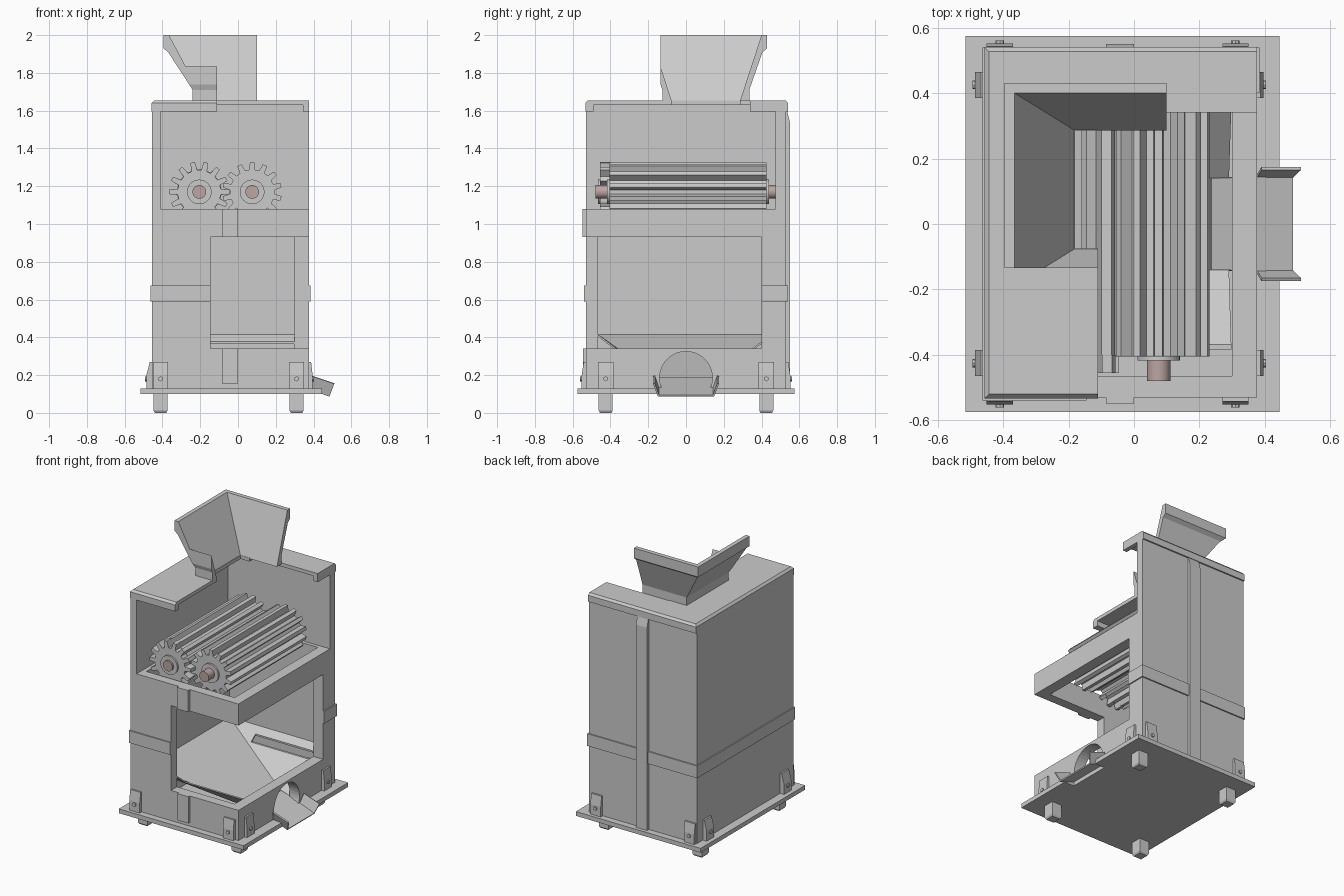
import bpy, bmesh, math

if "Cube" in bpy.data.objects:
    bpy.data.objects.remove(bpy.data.objects["Cube"])

shaft_mat = bpy.data.materials.new("shaft_metal")
shaft_mat.diffuse_color = (0.50, 0.38, 0.36, 1)
shaft_mat.use_nodes = True
shaft_mat.node_tree.nodes["Principled BSDF"].inputs["Base Color"].default_value = shaft_mat.diffuse_color


def mesh_obj(name, verts, faces):
    me = bpy.data.meshes.new(name)
    bm = bmesh.new()
    vs = [bm.verts.new(v) for v in verts]
    for f in faces:
        bm.faces.new([vs[i] for i in f])
    bmesh.ops.recalc_face_normals(bm, faces=bm.faces[:])
    bm.to_mesh(me)
    bm.free()
    ob = bpy.data.objects.new(name, me)
    bpy.context.collection.objects.link(ob)
    return ob


def loft(name, rings, closed=False):
    """Stack of rectangles (x0, x1, y0, y1, z); closed joins last ring to first."""
    verts, n = [], len(rings)
    for x0, x1, y0, y1, z in rings:
        verts += [(x0, y0, z), (x1, y0, z), (x1, y1, z), (x0, y1, z)]
    faces = []
    for r in range(n if closed else n - 1):
        a, b = r * 4, (r + 1) % n * 4
        faces += [(a + i, a + (i + 1) % 4, b + (i + 1) % 4, b + i) for i in range(4)]
    if not closed:
        faces += [(0, 1, 2, 3), tuple(range(n * 4 - 4, n * 4))]
    return mesh_obj(name, verts, faces)


def box(name, x0, x1, y0, y1, z0, z1):
    return loft(name, [(x0, x1, y0, y1, z0), (x0, x1, y0, y1, z1)])


def prism(name, pts, axis, a, b):
    """Extrude a profile: (x, z) points along y, or (y, z) points along x."""
    put = (lambda p, t: (p[0], t, p[1])) if axis == 'y' else (lambda p, t: (t, p[0], p[1]))
    n = len(pts)
    verts = [put(p, a) for p in pts] + [put(p, b) for p in pts]
    faces = [tuple(range(n)), tuple(range(n, 2 * n))]
    faces += [(i, (i + 1) % n, n + (i + 1) % n, n + i) for i in range(n)]
    return mesh_obj(name, verts, faces)


def circle(u, v, r, n):
    return [(u + r * math.cos(2 * math.pi * i / n), v + r * math.sin(2 * math.pi * i / n)) for i in range(n)]


def apply_mod(ob, kind, **props):
    m = ob.modifiers.new(kind, kind)
    for k, v in props.items():
        setattr(m, k, v)
    bpy.context.view_layer.objects.active = ob
    bpy.ops.object.modifier_apply(modifier=m.name)


def cut(ob, cutters):
    for c in cutters:
        apply_mod(ob, 'BOOLEAN', operation='DIFFERENCE', object=c, solver='EXACT')


def discard(cutters):
    for c in cutters:
        bpy.data.objects.remove(c)


def smooth(ob):
    bpy.ops.object.select_all(action='DESELECT')
    ob.select_set(True)
    bpy.context.view_layer.objects.active = ob
    bpy.ops.object.shade_smooth_by_angle(angle=math.radians(30))


# Cabinet with the front right corner cut away
window = box("cut_window", -0.145, 0.6, -0.7, 0.40, 0.34, 0.93)
cuts = [box("cut_top", -0.41, 0.6, -0.7, 0.475, 1.08, 1.8),
        box("cut_inside", -0.38, 0.30, -0.465, 0.45, 0.05, 1.2),
        window,
        prism("cut_outlet", circle(0, 0.185, 0.14, 40), 'x', 0.2, 0.5)]
cabinet = box("cabinet", -0.455, 0.375, -0.53, 0.53, 0.13, 1.6)
cut(cabinet, cuts)

# Collecting slopes: four plates running down to the outlet
top = [(-0.38, -0.465, 0.41), (0.30, -0.465, 0.41), (0.30, 0.45, 0.41), (-0.38, 0.45, 0.41)]
low = [(0.235, -0.14, 0.175), (0.29, -0.14, 0.155), (0.29, 0.14, 0.155), (0.235, 0.14, 0.175)]
slopes = mesh_obj("collecting_slopes", top + low, [(0, 1, 5, 4), (2, 3, 7, 6), (3, 0, 4, 7)])
apply_mod(slopes, 'SOLIDIFY', thickness=0.01, offset=0)
cut(slopes, [window])
discard(cuts)

# Roof cover: hollow lid with skirt, cut to an L, with feed hole
roof = loft("roof_cover", [(-0.457, 0.375, -0.533, 0.54, 1.595), (-0.457, 0.375, -0.533, 0.54, 1.64),
                           (-0.443, 0.375, -0.52, 0.527, 1.655)])
cuts = [box("cut_lid", -0.41, 0.345, -0.49, 0.475, 1.5, 1.63),
        box("cut_corner", -0.11, 0.6, -0.7, 0.34, 1.5, 1.8),
        box("cut_feed", -0.18, 0.18, -0.075, 0.285, 1.5, 1.8)]
cut(roof, cuts)
discard(cuts)


# Feed funnel, sectioned so the left and back walls remain
def ring(hx, hy, z):
    return (-hx, hx, 0.105 - hy, 0.105 + hy, z)


funnel = loft("feed_funnel", [ring(0.24, 0.23, 1.65), ring(0.24, 0.23, 1.71), ring(0.37, 0.30, 1.91),
                              ring(0.395, 0.325, 1.93), ring(0.395, 0.325, 2.0),
                              ring(0.365, 0.295, 2.0), ring(0.18, 0.18, 1.65)], closed=True)
cuts = [box("cut_right", 0.10, 0.9, -0.9, 0.9, 1.5, 2.2),
        box("cut_front", -0.9, 0.9, -0.9, -0.135, 1.5, 2.2),
        box("cut_quarter", -0.11, 0.9, -0.9, 0.2, 1.5, 2.2)]
cut(funnel, cuts)
discard(cuts)


# Crushing rollers: fluted bodies, hubs, shafts and the drive gear
def gear_profile(cx, cz, root, tip, n, phase):
    pts = []
    pitch = 2 * math.pi / n
    for i in range(n):
        for da, r in ((-0.30, root), (-0.17, tip), (0.17, tip), (0.30, root)):
            a = (i + da + phase) * pitch
            pts.append((cx + r * math.cos(a), cz + r * math.sin(a)))
    return pts


for side, cx, ph, front in (("left", -0.205, 0.0, -0.40), ("right", 0.075, 0.5, -0.405)):
    prism(side + "_roller", gear_profile(cx, 1.17, 0.118, 0.157, 14, ph), 'y', front, 0.425)
    hub_y = front
    if side == "left":
        prism("left_drive_gear", gear_profile(cx, 1.17, 0.115, 0.16, 14, ph), 'y', -0.455, front)
        hub_y = -0.455
    smooth(prism(side + "_roller_hub", circle(cx, 1.17, 0.065, 32), 'y', hub_y - 0.012, 0.44))
    shaft = prism(side + "_roller_shaft", circle(cx, 1.17, 0.036, 32), 'y', -0.48, 0.475)
    shaft.data.materials.append(shaft_mat)
    smooth(shaft)

# Base plate with a notch under the chute
plate = box("base_plate", -0.515, 0.445, -0.575, 0.575, 0.10, 0.13)
notch = box("cut_notch", 0.37, 0.6, -0.15, 0.15, 0.0, 0.3)
cut(plate, [notch])
discard([notch])

# Discharge chute: floor from inside, flared sides outside
tilt = 0.37


def chute_z(x):
    return 0.09 + (0.485 - x) * tilt


pts = [(0.235, -0.14, chute_z(0.235)), (0.235, 0.14, chute_z(0.235))]
for x, dx in ((0.375, 0.015), (0.485, 0.025)):
    z = chute_z(x)
    pts += [(x + dx, -0.17, z + 0.065), (x, -0.145, z), (x, 0.145, z), (x + dx, 0.17, z + 0.065)]
chute = mesh_obj("discharge_chute", pts, [(0, 3, 4, 1), (2, 3, 7, 6), (3, 4, 8, 7), (4, 5, 9, 8)])
apply_mod(chute, 'SOLIDIFY', thickness=0.01, offset=0)

# Flat horizontal straps
for name, b in (("left", (-0.463, -0.455, -0.539, 0.539)), ("back", (-0.463, 0.383, 0.53, 0.539)),
                ("front", (-0.463, -0.145, -0.539, -0.53)), ("right", (0.375, 0.383, 0.40, 0.539))):
    box(name + "_strap", *b, 0.59, 0.675)

# Vertical ribs
prism("back_rib", [(0.53, 0.13), (0.55, 0.13), (0.55, 1.54), (0.532, 1.61), (0.53, 1.61)], 'x', -0.085, 0.0)
box("front_rib_upper", -0.085, 0.0, -0.548, -0.53, 0.93, 1.08)
box("front_rib_lower", -0.085, 0.0, -0.545, -0.53, 0.155, 0.34)


# Wedge clamps with bolts on every face, and feet
def clamp(name, axis, face, out, mid, depth):
    prof = [(0, 0.13), (depth, 0.13), (depth, 0.20), (0.012, 0.27), (0, 0.27)]
    ax = 'y' if axis == 'x' else 'x'
    prism(name, [(face + out * d, z) for d, z in prof], ax, mid - 0.04, mid + 0.04)
    bolt_ax = 'x' if axis == 'x' else 'y'
    prism(name + "_bolt", circle(mid, 0.18, 0.013, 8), bolt_ax, face, face + out * (depth + 0.008))


for i, y in enumerate((-0.425, 0.425)):
    clamp(f"left_clamp_{i}", 'x', -0.455, -1, y, 0.03)
    clamp(f"right_clamp_{i}", 'x', 0.375, 1, y, 0.02)
    for j, x in enumerate((-0.41, 0.31)):
        clamp(f"{('front', 'back')[i]}_clamp_{j}", 'y', math.copysign(0.53, y), math.copysign(1, y), x, 0.022)
        loft(f"foot_{i}_{j}", [(x - h, x + h, y - h, y + h, z) for h, z in
                               ((0.03, 0), (0.037, 0.012), (0.037, 0.10))])
